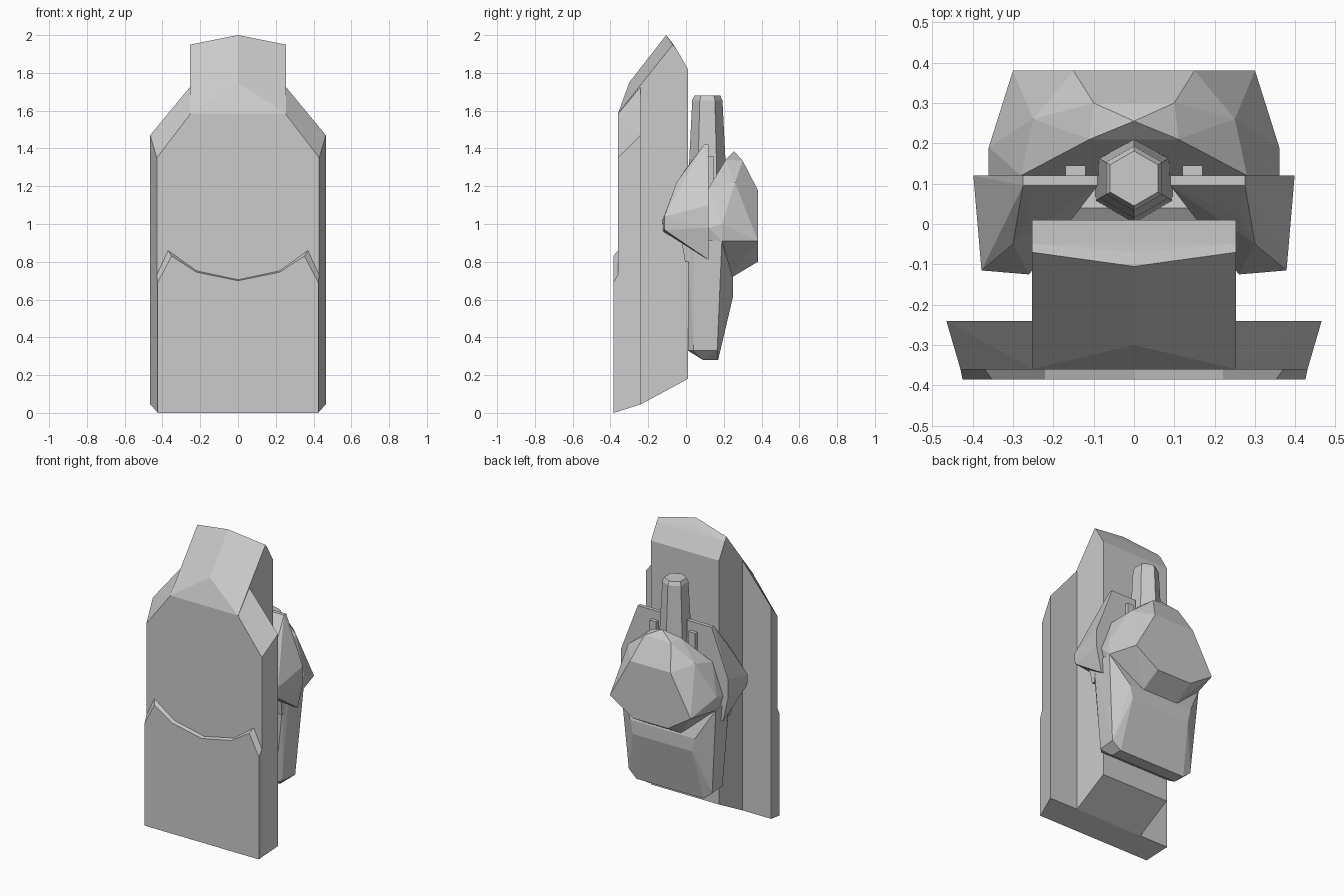
import bpy, bmesh


def mesh_object(name, bm):
    bmesh.ops.recalc_face_normals(bm, faces=bm.faces[:])
    me = bpy.data.meshes.new(name)
    bm.to_mesh(me)
    bm.free()
    ob = bpy.data.objects.new(name, me)
    bpy.context.collection.objects.link(ob)
    return ob


def both(points):
    # points on +x plus their mirror images
    return [(s * x, y, z) for x, y, z in points for s in ((1, -1) if x else (1,))]


def hull(name, points):
    # faceted convex block around a few corner points
    bm = bmesh.new()
    for p in points:
        bm.verts.new(p)
    res = bmesh.ops.convex_hull(bm, input=bm.verts[:])
    junk = [v for v in res["geom_interior"] + res["geom_unused"]
            if isinstance(v, bmesh.types.BMVert)]
    bmesh.ops.delete(bm, geom=list(set(junk)), context='VERTS')
    bmesh.ops.dissolve_limit(bm, angle_limit=0.02, verts=bm.verts[:], edges=bm.edges[:])
    return mesh_object(name, bm)


def loft(name, rings):
    # stacked rings with capped ends
    bm = bmesh.new()
    loops = [[bm.verts.new(p) for p in r] for r in rings]
    n = len(loops[0])
    for a, b in zip(loops, loops[1:]):
        for i in range(n):
            j = (i + 1) % n
            bm.faces.new((a[i], a[j], b[j], b[i]))
    bm.faces.new(loops[0])
    bm.faces.new(loops[-1])
    return mesh_object(name, bm)


# Wide front plate
hull("front_plate", both([
    (.43, -.36, .007), (.43, -.36, 1.35), (.25, -.36, 1.585),
    (.465, -.24, .045), (.465, -.24, 1.47), (.25, -.24, 1.73)]))

# Central column with a ridged top
hull("rear_column", both([
    (.253, -.36, 1.585), (0, -.30, 1.75), (.253, -.24, 1.73),
    (.253, -.07, 1.95), (0, -.105, 2.0), (.253, -.05, 1.925), (0, -.07, 1.955),
    (.253, .01, 1.82), (.253, .01, .18), (.253, -.24, .045)]))

# Raised lower panel with a scalloped upper edge
front = [(.425, 0), (.425, .69), (.352, .83), (.22, .745), (0, .70)]
back = [(.43, .007), (.43, .73), (.37, .86), (.22, .752), (0, .705)]
rings = []
for prof, y in ((front, -.385), (back, -.36)):
    outline = prof + [(-x, z) for x, z in reversed(prof[:-1])]
    rings.append([(x, y, z) for x, z in outline])
loft("lower_panel", rings)

# Side shoulders wrapping around the column, with pegs
for s, side in ((1, "right"), (-1, "left")):
    def flip(pts):
        return [(s * x, y, z) for x, y, z in pts]
    hull("shoulder_" + side, flip([
        (.09, .12, 1.42), (.275, .12, 1.42), (.09, .095, 1.42), (.275, .095, 1.42),
        (.398, .12, 1.10), (.398, .12, .98), (.36, .12, .81), (.34, .07, .84),
        (.378, -.115, 1.04), (.375, -.115, .97), (.26, -.125, 1.02),
        (.26, -.12, .96), (.36, -.05, .92), (.26, -.05, .92),
        (.30, -.05, 1.22), (.26, .02, 1.32), (.09, .12, .85), (.26, .02, .88)]))
    hull("shoulder_peg_" + side, flip([
        (x, y, z) for x, y, z in (
            (.28, -.03, .95), (.34, -.03, .95), (.28, .03, .95), (.34, .03, .95),
            (.29, -.005, .80), (.33, -.005, .80), (.29, .02, .80), (.33, .02, .80))]))
    hull("top_peg_" + side, flip([
        (x, y, z) for x in (.12, .17) for y in (.115, .145) for z in (1.15, 1.36)]))

# Faceted rear pod
hull("rear_pod", both([
    (.30, .38, .91), (.15, .38, 1.18), (.13, .38, .80),
    (.36, .19, 1.0), (.36, .12, .98), (.355, .19, .91), (.34, .12, .91),
    (.28, .12, 1.19), (.11, .21, 1.34), (0, .255, 1.385), (.10, .30, 1.335),
    (.25, .26, 1.22), (.13, .23, .71), (.2, .12, .75)]))

# Lower body
hull("lower_body", both([
    (.33, .01, .90), (.35, .04, .92), (.355, .19, .91),
    (.27, .01, .33), (.30, .04, .33), (.31, .165, .33),
    (.25, .09, .28), (.25, .17, .28),
    (.22, .25, .62), (.24, .25, .71), (.30, .20, .88)]))

# Tapered hexagonal post
hexa = [(0, 1), (.866, .5), (.866, -.5), (0, -1), (-.866, -.5), (-.866, .5)]
loft("hex_post", [[(a * r, .113 + b * r, z) for a, b in hexa]
                  for r, z in ((.11, .9), (.098, 1.3), (.08, 1.655), (.068, 1.68))])
